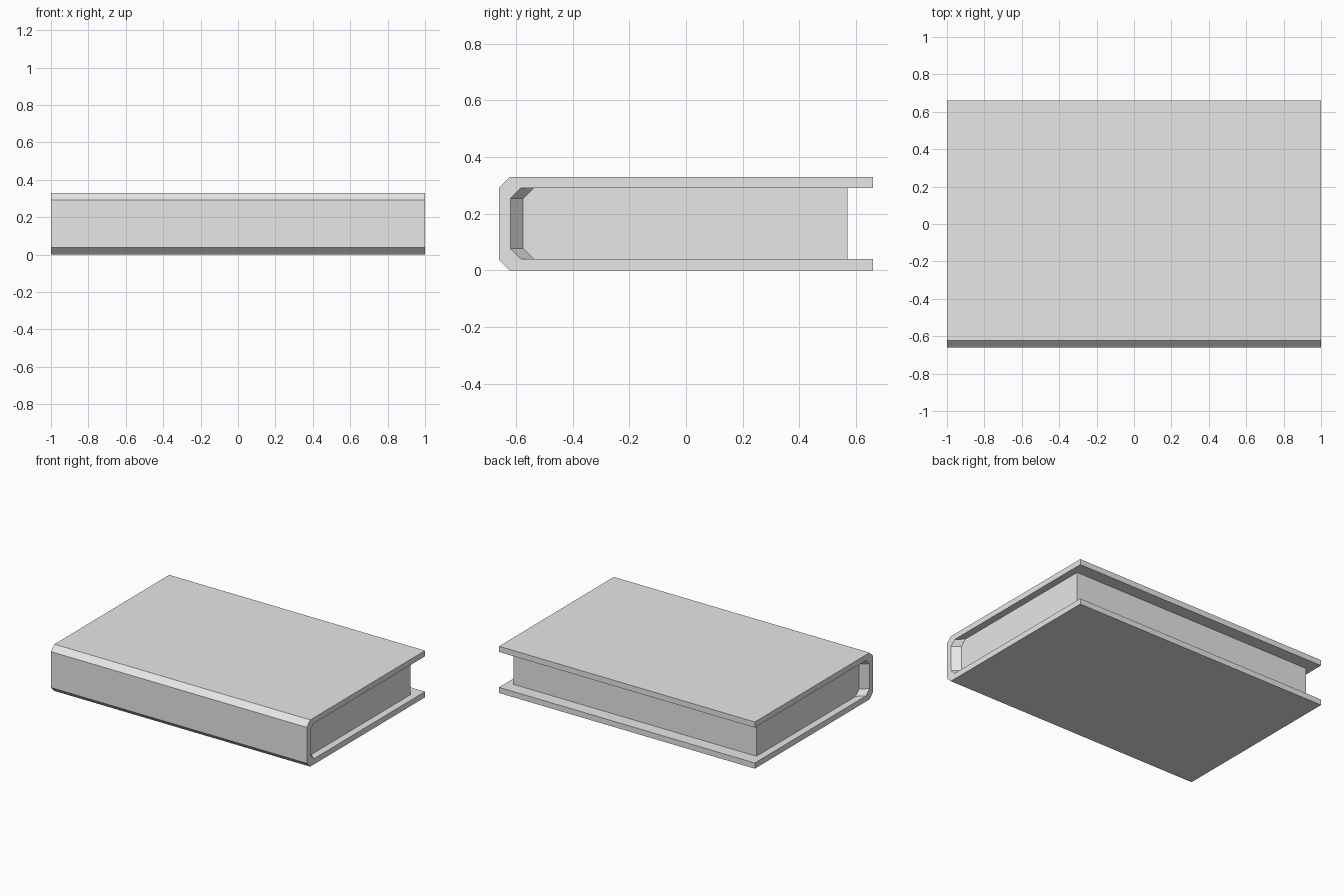
import bpy
import bmesh

cube = bpy.data.objects.get("Cube")
if cube:
    bpy.data.objects.remove(cube, do_unlink=True)

grey = bpy.data.materials.new("plain_grey")
grey.use_nodes = True
COLOUR = (0.8, 0.8, 0.8, 1)
grey.diffuse_color = COLOUR
grey.node_tree.nodes["Principled BSDF"].inputs["Base Color"].default_value = COLOUR

HALF, INSET = 1.0, 0.05             # cover half length, page inset at each end
BACK, HEIGHT, THICK = 0.66, 0.33, 0.04


def loft(name, sections, closed):
    """Join (x, [(y, z), ...]) sections; closed ones get end caps."""
    bm = bmesh.new()
    rings = [[bm.verts.new((x, y, z)) for y, z in pts] for x, pts in sections]
    n = len(rings[0])
    for a, b in zip(rings, rings[1:]):
        for i in range(n if closed else n - 1):
            j = (i + 1) % n
            bm.faces.new((a[i], b[i], b[j], a[j]))
    if closed:
        bm.faces.new(rings[0])
        bm.faces.new(rings[-1][::-1])
        bmesh.ops.recalc_face_normals(bm, faces=bm.faces)
    mesh = bpy.data.meshes.new(name)
    bm.to_mesh(mesh)
    bm.free()
    mesh.materials.append(grey)
    obj = bpy.data.objects.new(name, mesh)
    bpy.context.collection.objects.link(obj)
    return obj


def spine_curve(front, low, high, cut):
    """Chamfered spine line, from the lower board up to the upper one."""
    return [(front + cut, low), (front, low + cut),
            (front, high - cut), (front + cut, high)]


# Cover: two boards and a chamfered spine in one bent strip
outer = spine_curve(-BACK, 0, HEIGHT, 0.038)
inner = spine_curve(-BACK + THICK, THICK, HEIGHT - THICK, 0.037)
profile = ([(BACK, 0)] + outer + [(BACK, HEIGHT), (BACK, HEIGHT - THICK)]
           + inner[::-1] + [(BACK, THICK)])
loft("cover", [(-HALF, profile), (HALF, profile)], True)

# Page block, inset at the ends and at the back
page_front = [(y + 0.045, z) for y, z in inner]
pages = page_front + [(0.57, HEIGHT - THICK), (0.57, THICK)]
end = HALF - INSET
loft("page_block", [(-end, pages), (end, pages)], True)

# Slanted gutters between the page ends and the spine
for side, name in ((1, "right_gutter"), (-1, "left_gutter")):
    gutter = [(side * end, page_front), (side * HALF, inner)]
    loft(name, gutter[::side], False)
